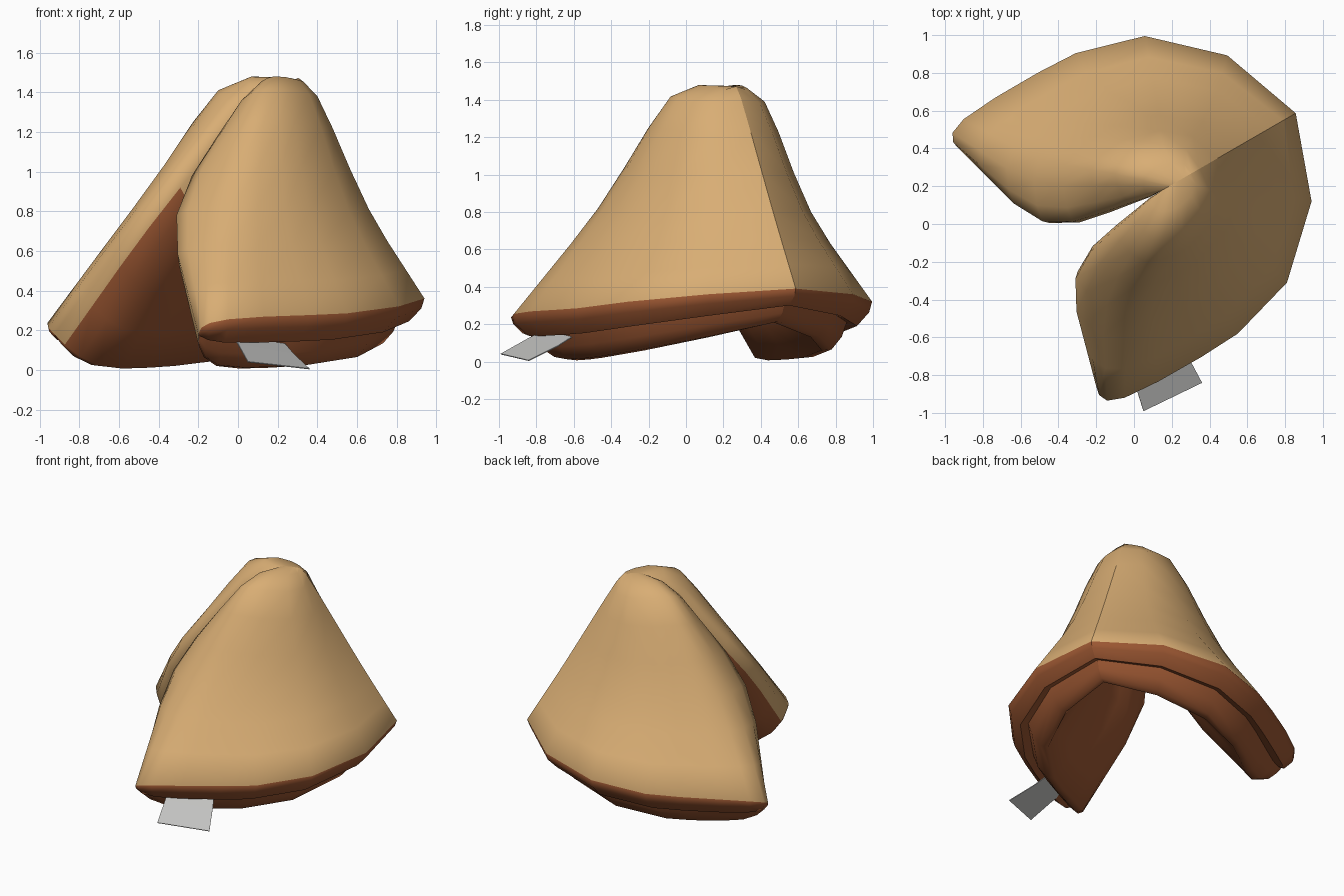
import bpy, bmesh, math
from mathutils import Vector, Matrix

if "Cube" in bpy.data.objects:
    bpy.data.objects.remove(bpy.data.objects["Cube"])

C, S, OFF = math.cos(math.radians(30)), math.sin(math.radians(30)), 0.08
NORMAL = Vector((-S, C, 0))          # mirror plane of the folded cookie


def material(name, rgb):
    m = bpy.data.materials.new(name)
    m.diffuse_color = (*rgb, 1)
    m.use_nodes = True
    m.node_tree.nodes["Principled BSDF"].inputs["Base Color"].default_value = m.diffuse_color
    return m


def on_plane(u, z):
    return Vector((C * u - S * OFF, S * u + C * OFF, z))


def snap(p):
    return p - NORMAL * (p.dot(NORMAL) - OFF)


def spline(pts, counts):
    """Catmull-Rom through pts, counts[i] steps in span i."""
    out = []
    for i, n in enumerate(counts):
        b, c = pts[i], pts[i + 1]
        a = pts[i - 1] if i else b * 2 - c
        d = pts[i + 2] if i + 2 < len(pts) else c * 2 - b
        for k in range(n):
            t = k / n
            if n == 1:
                out.append(b.copy())
                continue
            out.append(0.5 * (2 * b + (c - a) * t + (2 * a - 5 * b + 4 * c - d) * t * t
                              + (3 * b - a - 3 * c + d) * t ** 3))
    return out + [pts[-1].copy()]


# Rows run from outer seam, round the fold (6th point), back to inner seam.
crown = [on_plane(u, z) for u, z in (
    (.38, 1.465), (.36, 1.47), (.34, 1.472), (.31, 1.474), (.26, 1.465), (.21, 1.42),
    (.21, 1.33), (.24, 1.27), (.28, 1.24), (.32, 1.22), (.36, 1.21))]
shoulder = [(.35, .29, 1.41), (.40, .18, 1.38), (.36, .06, 1.39), (.26, -.04, 1.41),
            (.10, -.08, 1.41), (.0, .06, 1.32), (.08, .09, 1.15), (.18, .07, 1.08),
            (.25, .1, 1.05), (.31, .18, 1.05), (.35, .28, 1.05)]
waist = [(.65, .46, .80), (.66, .18, .81), (.56, -.09, .80), (.36, -.30, .80),
         (-.03, -.47, .82), (-.31, -.29, .78), (-.17, -.20, .58), (.10, -.12, .58),
         (.30, .0, .60), (.43, .2, .63), (.47, .36, .68)]
rim = [(.86, .58, .39), (.94, .12, .36), (.81, -.31, .32), (.55, -.58, .285),
       (-.05, -.92, .255), (-.20, -.86, .18), (-.11, -.65, .02), (.3, -.45, .02),
       (.55, -.22, .06), (.68, .12, .13), (.65, .47, .21)]

rows = [crown]
for r in (shoulder, waist, rim):
    r = [Vector(p) for p in r]
    r[0], r[-1] = snap(r[0]), snap(r[-1])
    rows.append(r)
COLS = (1, 1, 1, 3, 3, 3, 3, 1, 1, 1)
cols = list(zip(*[spline(r, COLS) for r in rows]))
grid = [spline(list(c), (2, 3, 3)) for c in cols]      # grid[column][row]
FOLD, LAST = 9, len(grid) - 1

tan = material("baked tan", (.69, .42, .175))
brown = material("toasted brown", (.33, .095, .032))
white = material("paper grey", (.56, .56, .55))

bm = bmesh.new()


def add_half(flip):
    def vert(p):
        return bm.verts.new(p - NORMAL * (2 * (p.dot(NORMAL) - OFF)) if flip else p)

    def strip(a, b, mat_rule):
        for i in range(len(a) - 1):
            vs = []
            for v in (a[i], a[i + 1], b[i + 1], b[i]):
                if v not in vs:
                    vs.append(v)
            if len(vs) > 2:
                f = bm.faces.new(vs)
                f.material_index = mat_rule(f)

    g = [[vert(p) for p in col] for col in grid]
    # outer sheet stays tan, inner sheet is brown below the crown
    for j in range(LAST):
        inner = j >= FOLD + 1
        strip(g[j], g[j + 1],
              lambda f: int(inner and f.calc_center_median().z < .98))
    # double lip joining outer rim to inner rim
    lips = []
    for j in range(FOLD):
        q, e = grid[j][-1], grid[LAST - j][-1]
        mid = [vert(Vector((q.x + (e.x - q.x) * h, q.y + (e.y - q.y) * h,
                            q.z + (e.z - q.z) * k)))
               for h, k in ((.06, .22), (.30, .50), (.50, .42), (.60, .72), (.80, .98))]
        lips.append([g[j][-1]] + mid + [g[LAST - j][-1]])
    lips.append([g[FOLD][-1]] * 7)
    for j in range(FOLD):
        strip(lips[j], lips[j + 1], lambda f: 1)


add_half(False)
add_half(True)
bmesh.ops.remove_doubles(bm, verts=bm.verts, dist=.0005)
bmesh.ops.recalc_face_normals(bm, faces=bm.faces)
# smooth skin with a crisp seam down the outside
for f in bm.faces:
    f.smooth = True
for e in bm.edges:
    seam = all(abs(v.co.dot(NORMAL) - OFF) < .001 for v in e.verts)
    sharp = len(e.link_faces) == 2 and e.calc_face_angle(0) > math.radians(60)
    e.smooth = not (seam or sharp)
me = bpy.data.meshes.new("folded_cookie")
bm.to_mesh(me)
bm.free()
for m in (tan, brown):
    me.materials.append(m)
bpy.context.collection.objects.link(bpy.data.objects.new("folded_cookie", me))

# paper slip poking out of the pocket
edge_a = [(.05, -.99, .04), (.0, -.83, .13), (-.04, -.72, .18), (-.06, -.62, .24)]
edge_b = [(.36, -.84, .005), (.28, -.69, .08), (.22, -.58, .15), (.18, -.48, .22)]
me = bpy.data.meshes.new("paper_slip")
me.from_pydata(edge_a + edge_b, [], [(i, i + 4, i + 5, i + 1) for i in range(3)])
me.materials.append(white)
slip = bpy.data.objects.new("paper_slip", me)
bpy.context.collection.objects.link(slip)
mod = slip.modifiers.new("thickness", 'SOLIDIFY')
mod.thickness = .005
mod.offset = 0
